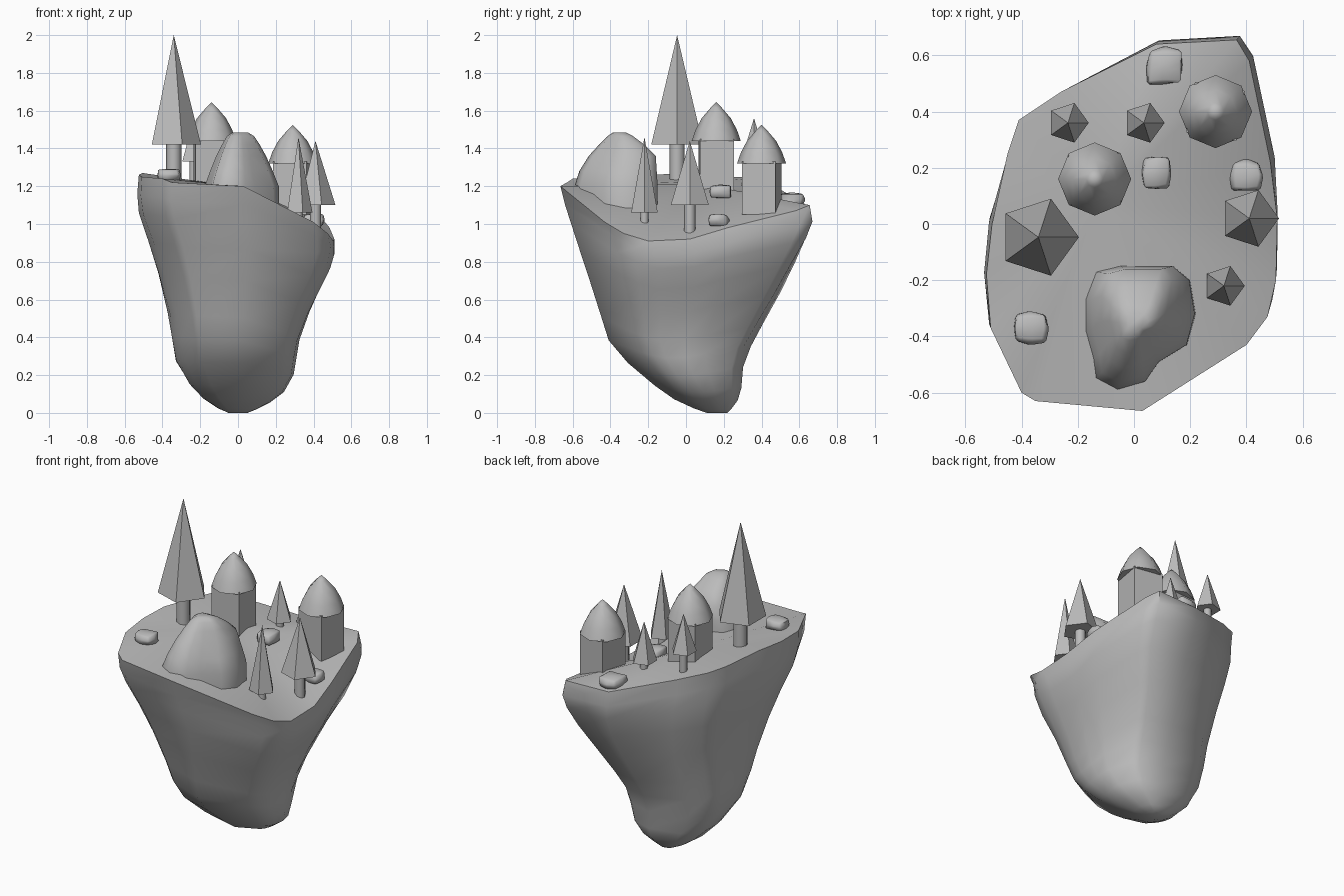
import bpy, bmesh, math, random
from mathutils import Matrix

random.seed(4)
cube = bpy.data.objects.get("Cube")
if cube:
    bpy.data.objects.remove(cube, do_unlink=True)

stone = bpy.data.materials.new("plain grey")
stone.use_nodes = True
GREY = (0.5, 0.5, 0.5, 1)
stone.diffuse_color = GREY
stone.node_tree.nodes["Principled BSDF"].inputs["Base Color"].default_value = GREY


def finish(name, bm, smooth=None):
    bmesh.ops.recalc_face_normals(bm, faces=bm.faces)
    mesh = bpy.data.meshes.new(name)
    bm.to_mesh(mesh)
    bm.free()
    mesh.materials.append(stone)
    ob = bpy.data.objects.new(name, mesh)
    bpy.context.collection.objects.link(ob)
    if smooth:
        bpy.ops.object.select_all(action='DESELECT')
        ob.select_set(True)
        bpy.context.view_layer.objects.active = ob
        bpy.ops.object.shade_smooth_by_angle(angle=math.radians(smooth))


def loft(name, rings, smooth=None, peak=None):
    """Skin closed rings of points; fan the first ring to a peak if given."""
    bm = bmesh.new()
    rows = [[bm.verts.new(p) for p in ring] for ring in rings]
    n = len(rows[0])
    for a, b in zip(rows, rows[1:]):
        for i in range(n):
            j = (i + 1) % n
            bm.faces.new((a[i], a[j], b[j], b[i]))
    if peak:
        c = bm.verts.new(peak)
        for i in range(n):
            bm.faces.new((rows[0][i], rows[0][(i + 1) % n], c))
    else:
        bm.faces.new(rows[0])
    bm.faces.new(rows[-1])
    finish(name, bm, smooth)


def circle(x, y, z, r, sides, turn=0):
    return [(x + r * math.cos(turn + math.tau * i / sides),
             y + r * math.sin(turn + math.tau * i / sides), z) for i in range(sides)]


def follow(z, table):
    """Linear interpolation in a list of (height, value)."""
    if z <= table[0][0]:
        return table[0][1]
    for (z0, a), (z1, b) in zip(table, table[1:]):
        if z <= z1:
            return a + (b - a) * (z - z0) / (z1 - z0)
    return table[-1][1]


# Floating island: tilted rim lofted down through its side profiles
rim = [(.08, .64, 1.1), (.365, .655, 1.1), (.41, .58, 1.07), (.485, .22, .98), (.51, .02, .92),
       (.505, -.2, .91), (.475, -.33, .95), (.4, -.43, 1.01), (.03, -.665, 1.2),
       (-.35, -.63, 1.22), (-.4, -.6, 1.24), (-.51, -.37, 1.25), (-.525, -.18, 1.26),
       (-.505, 0, 1.27), (-.45, .25, 1.25), (-.41, .37, 1.245), (-.26, .47, 1.2)]
left = [(0, -.05), (.02, -.1), (.1, -.22), (.2, -.29), (.28, -.33), (.6, -.39), (.85, -.46), (1.08, -.53)]
right = [(0, .05), (.02, .1), (.08, .22), (.17, .29), (.4, .33), (.58, .4), (.78, .5), (.87, .525)]
front = [(0, .11), (.02, .05), (.08, -.08), (.2, -.24), (.35, -.4), (.8, -.54), (1.2, -.67)]
back = [(0, .22), (.05, .27), (.12, .295), (.28, .31), (.5, .43), (.72, .56), (.97, .67)]
# How far each corner is drawn in, by share of the height; keyed by (is right, is back)
corners = {(False, False): [(0, 0), (.3, .08), (.55, .03), (.8, 0), (1, 0)],
           (False, True): [(0, 0), (.1, -.1), (.25, -.16), (.42, -.05), (.6, .02), (.9, .05), (1, 0)],
           (True, False): [(0, 0), (.3, .02), (.5, 0), (.75, -.05), (.92, -.03), (1, 0)],
           (True, True): [(0, 0), (.4, -.02), (.7, 0), (.92, -.03), (1, 0)]}

rings = [rim]
for f in (.92, .84, .72, .58, .42, .32, .22, .12, .06, .02, 0):
    ring = []
    for x, y, top in rim:
        z = f * top
        u, v = x / .52, y / .665
        size = math.hypot(u, v)
        k = 1 + (1 / size - 1) * (1 - f)     # rounder lower down
        k *= 1 - 2 * abs(u * v) / size ** 2 * follow(f, corners[u > 0, v > 0])
        x0, x1, y0, y1 = (follow(z, t) for t in (left, right, front, back))
        ring.append(((x0 + x1) / 2 + u * k * (x1 - x0) / 2,
                     (y0 + y1) / 2 + v * k * (y1 - y0) / 2, z))
    rings.append(ring)
loft("island", rings, 55, peak=(-.13, .07, 1.215))

# Large boulder
outline = [(-.18, -.38), (-.15, -.48), (-.14, -.55), (-.06, -.59), (.04, -.56), (.09, -.49),
           (.19, -.43), (.22, -.32), (.2, -.2), (.14, -.15), (-.05, -.15), (-.14, -.17), (-.18, -.27)]
rings = []
for z, sx, y0, y1 in ((1.05, 1, -.59, -.15), (1.2, .98, -.59, -.15), (1.28, .83, -.565, -.155),
                      (1.36, .66, -.515, -.16), (1.42, .5, -.46, -.22),
                      (1.465, .36, -.415, -.28), (1.485, .2, -.385, -.32)):
    rings.append([(.01 + (x - .01) * sx, y0 + (y + .59) / .44 * (y1 - y0), z) for x, y in outline])
loft("boulder", rings[::-1], 75)

# Trees: x, y, ground, canopy base, tip, canopy radius, trunk radius
for i, (x, y, g, base, tip, r, t) in enumerate((
        (-.34, -.047, 1.2, 1.42, 2, .144, .04),
        (.41, .02, .93, 1.1, 1.44, .106, .03),
        (.32, -.22, .98, 1.06, 1.46, .074, .022),
        (-.235, .36, 1.18, 1.33, 1.56, .074, .022),
        (.035, .36, 1.1, 1.2, 1.44, .074, .022))):
    loft(f"tree_canopy_{i + 1}", [circle(x, y, base, r, 5)], peak=(x, y, tip))
    loft(f"tree_trunk_{i + 1}", [circle(x, y, g, t, 8), circle(x, y, base + .01, t, 8)], 50)

# Huts: square walls under a domed eight-sided roof
for i, (x, y, g, eave, turn) in enumerate(((.29, .4, 1.05, 1.32, -10), (-.14, .16, 1.16, 1.44, 3))):
    a = math.radians(45 + turn)
    loft(f"hut_walls_{i + 1}", [circle(x, y, g, .128, 4, a), circle(x, y, eave + .01, .128, 4, a)])
    roof = [circle(x, y, eave + h, r, 8) for h, r in ((.175, .03), (.12, .077), (.06, .109), (0, .13))]
    loft(f"hut_roof_{i + 1}", roof, 80, peak=(x, y, eave + .205))

# Small rocks: jittered, rounded blocks
for i, (x, y, z, sx, sy, sz) in enumerate(((-.37, -.37, 1.26, .12, .11, .065), (.08, .18, 1.17, .1, .12, .07),
                                           (.4, .17, 1.02, .11, .11, .07), (.11, .56, 1.13, .13, .13, .07))):
    bm = bmesh.new()
    bmesh.ops.create_cube(bm, size=1)
    bmesh.ops.subdivide_edges(bm, edges=bm.edges[:], cuts=1, use_grid_fill=True)
    for v in bm.verts:
        v.co *= random.uniform(.85, 1.1) * (.6 / v.co.length) ** .45
    bmesh.ops.bevel(bm, geom=bm.edges[:], offset=.07, segments=1, affect='EDGES')
    bmesh.ops.transform(bm, verts=bm.verts,
                        matrix=Matrix.Translation((x, y, z)) @ Matrix.Diagonal((sx, sy, sz, 1)))
    finish(f"small_rock_{i + 1}", bm, 50)
